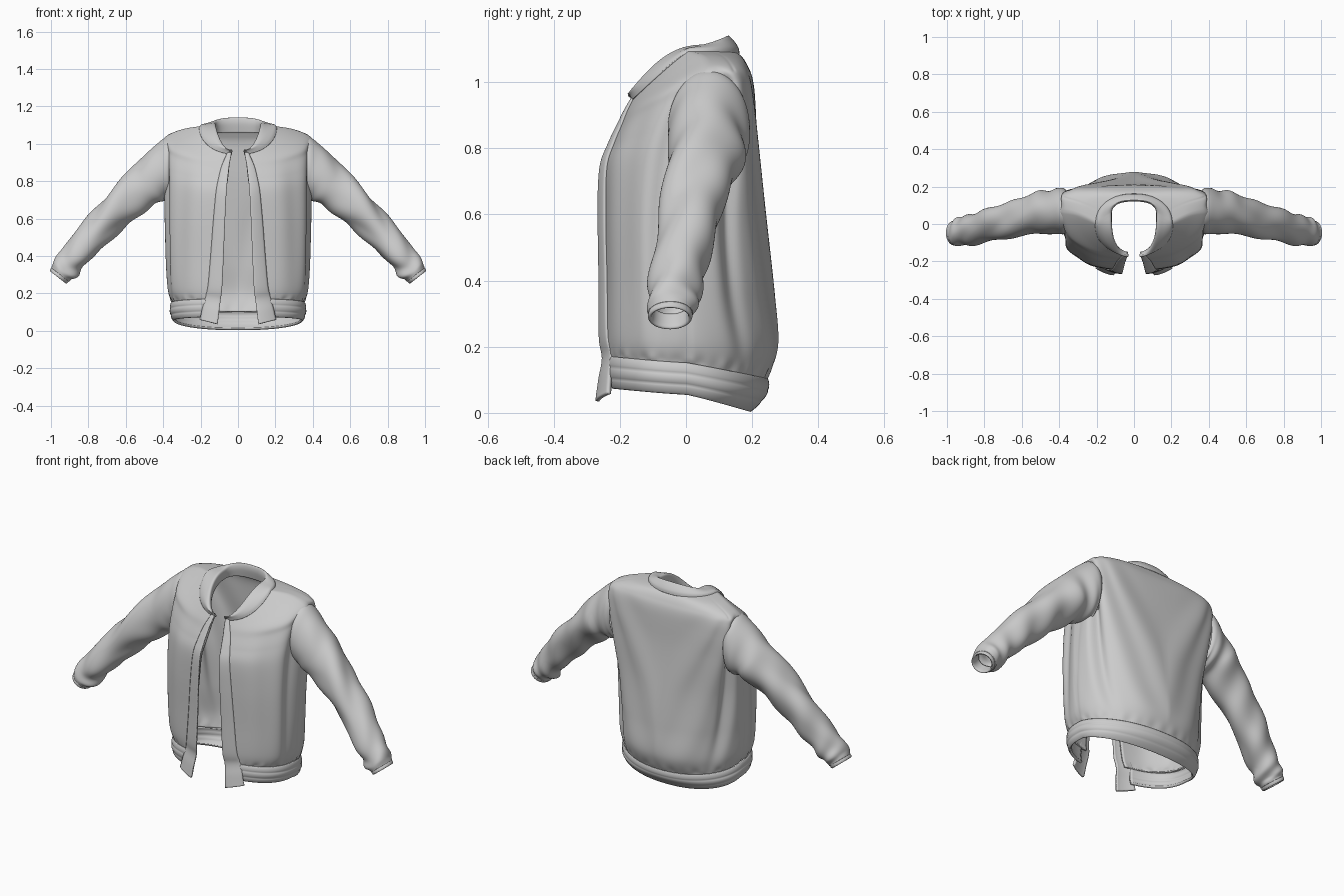
import bpy, math
from math import sin, cos, pi, exp, radians

if "Cube" in bpy.data.objects:
    bpy.data.objects.remove(bpy.data.objects["Cube"])


def spline(rows, t):
    """Catmull-Rom blend through rows of numbers, t in 0..1."""
    f = t * (len(rows) - 1)
    i = min(int(f), len(rows) - 2)
    f -= i
    a, b, c, d = (rows[max(0, min(len(rows) - 1, i + k))] for k in (-1, 0, 1, 2))
    return [q + .5 * f * (r - p + f * (2 * p - 5 * q + 4 * r - s + f * (3 * (q - r) + s - p)))
            for p, q, r, s in zip(a, b, c, d)]


def grid(name, func, nu, nv, thick, closed=False, skip=None, mirror=False):
    """Cloth sheet from func(u, v), given thickness and smooth shading."""
    cols = nu if closed else nu + 1
    verts = [func(i / nu, j / nv) for j in range(nv + 1) for i in range(cols)]
    faces = []
    for j in range(nv):
        for i in range(nu):
            k = (i + 1) % cols
            f = (j * cols + i, j * cols + k, (j + 1) * cols + k, (j + 1) * cols + i)
            if not (skip and all(skip(*verts[n]) for n in f)):
                faces.append(f)
    me = bpy.data.meshes.new(name)
    me.from_pydata(verts, [], faces)
    ob = bpy.data.objects.new(name, me)
    bpy.context.collection.objects.link(ob)
    if mirror:
        ob.modifiers.new("mirror", 'MIRROR').use_clip = False
    so = ob.modifiers.new("thickness", 'SOLIDIFY')
    so.thickness, so.offset = thick, -1
    bpy.context.view_layer.objects.active = ob
    ob.select_set(True)
    bpy.ops.object.shade_smooth_by_angle(angle=radians(50))
    ob.select_set(False)
    return ob


def spow(v, p):
    return math.copysign(abs(v) ** p, v)


def section(row, phi, swell=0):
    """Point on a body ring; phi -90 deg is front centre, 0 the side, 90 the back."""
    W, yc, yf, yb, zf, zs, zb, n, g, nb, pw = row
    c, s = cos(phi), sin(phi)
    if s < 0:
        x, y, z = W * spow(c, 2 / n), yc + (yf - yc) * abs(s) ** (2 / n), zs + (zf - zs) * abs(s) ** pw
    else:
        x, y, z = W * spow(c, 2 / nb), yc + (yb - yc) * s ** (2 / nb), zs + (zb - zs) * s
    return (x * (1 + swell), yc + (y - yc) * (1 + swell), z)


def start(row, x, n):
    return math.asin(min(1, (x / row[0]) ** (n / 2)))


def ring_point(rows, u, t, swell=None):
    row = spline(rows, t)
    p0 = start(row, row[8], row[7])
    phi = -pi / 2 + p0 + (2 * pi - 2 * p0) * u
    return section(row, phi, swell(phi, t) if swell else 0)


# rows: half width, side y, front y, back y, front z, side z, back z,
#       front squareness, half gap, back squareness, front slope power
BODY = [
    (.352, .00, -.240, .245, .165, .150, .100, 2.5, .130, 2.1, 1),
    (.376, .00, -.248, .278, .230, .220, .200, 2.5, .120, 2.0, 1),
    (.386, .00, -.248, .264, .400, .380, .360, 2.5, .100, 2.1, 1),
    (.390, .01, -.250, .240, .590, .590, .590, 2.5, .080, 2.5, 1),
    (.393, .03, -.246, .222, .740, .770, .790, 2.4, .066, 3.5, 1),
    (.397, .05, -.222, .210, .815, .900, .930, 2.3, .054, 4.5, 1),
    (.398, .07, -.198, .200, .870, .990, 1.01, 2.2, .048, 4.5, 1),
    (.385, .07, -.183, .186, .905, 1.04, 1.05, 2.2, .044, 3.8, 1),
    (.295, .05, -.170, .168, .932, 1.078, 1.078, 2.2, .040, 3.0, 1),
    (.190, .00, -.158, .148, .955, 1.095, 1.092, 2.2, .038, 2.4, 1)]


def folds(phi, t):
    """Soft drape folds, back diagonal creases and seam grooves."""
    a = math.asin(max(-1, min(1, sin(phi))))
    low = sin(pi * min(1, t * 1.25)) if t < .8 else 0
    d = 0
    if a > 0:
        d -= .085 * low * exp(-((a - .3 - .9 * (.5 - t)) / .12) ** 2)
        d += .022 * low * sin(11 * (a + 1.3 * t)) * sin(a)
    else:
        d += .016 * low * sin(11 * a + 2 * t) * cos(a)
        d -= .03 * low * exp(-((a + .28) / .1) ** 2)
    d += .006 * exp(-((t - .03) / .03) ** 2) * (sin(31 * a) + sin(17 * a + 1))   # gathers at hem
    if t < .5:
        d -= .010 * exp(-((a - .02) / .03) ** 2)                      # side seam
    if t > .74:
        d -= .010 * exp(-((a - .4) / .05) ** 2)                       # shoulder yoke seam
    return d


def armhole(x, y, z):
    return abs(x) > .33 and ((y - .07) / .10) ** 2 + ((z - .87) / .145) ** 2 < 1


# Main body shell
grid("jacket_body", lambda u, v: ring_point(BODY, u, v, folds), 170, 84, .010, skip=armhole)

# Ribbed hem band
HEM = [
    (.345, .00, -.238, .195, .075, .055, .003, 2.5, .165, 2.2, 1),
    (.358, .00, -.246, .228, .105, .085, .035, 2.5, .165, 2.2, 1),
    (.362, .00, -.248, .248, .140, .118, .070, 2.5, .165, 2.1, 1),
    (.356, .00, -.243, .247, .172, .152, .104, 2.5, .165, 2.1, 1)]
grid("hem_band", lambda u, v: ring_point(HEM, u, v, lambda p, t: .011 * abs(sin(3 * pi * t)) ** .7),
     130, 24, .014)

# Folded collar
COLLAR = [
    (.208, .00, -.166, .162, .943, 1.088, 1.085, 2.3, .036, 2.2, 1),
    (.196, .01, -.172, .158, .957, 1.103, 1.105, 2.3, .034, 2.2, 1.1),
    (.160, .03, -.178, .142, .963, 1.108, 1.128, 2.5, .032, 2.3, 1.4),
    (.126, .05, -.170, .126, .960, 1.112, 1.140, 2.8, .030, 2.6, 1.6),
    (.119, .05, -.156, .120, .948, 1.090, 1.110, 2.8, .032, 2.6, 1.6),
    (.122, .05, -.150, .128, .938, 1.055, 1.060, 2.8, .034, 2.6, 1.5)]
grid("collar", lambda u, v: ring_point(COLLAR, u, v), 90, 30, .008)

# Front plackets along the opening, hanging slightly below the hem
FRONT = [(.352, .00, -.262, .2, .036, .03, .03, 2.5, .108, 2, 1),
         (.352, .00, -.252, .2, .100, .09, .09, 2.5, .104, 2, 1)] + BODY


def placket(u, v):
    row = spline(FRONT, v)
    g = .033 + .077 * max(0, 1 - v) ** 1.25
    w = .022 + .075 * (1 - v)
    x, y, z = section(row, -pi / 2 + start(row, g + w * u, row[7]))
    flare = .014 * (1 - u) * min(1, (1 - v) * 2)
    return (x, y - .004 - flare - .004 * sin(pi * u) ** .5, z + .025 * u * (1 - v) ** 3)


grid("front_placket", placket, 10, 66, .012, mirror=True)

# Sleeves: centre x, y, z, radius across, radius in depth, slope in degrees
SLEEVE = [
    (.362, .068, .875, .165, .117, 0),
    (.430, .068, .830, .140, .122, 20),
    (.520, .050, .757, .110, .110, 39),
    (.650, .025, .645, .098, .096, 46),
    (.780, -.005, .505, .084, .088, 50),
    (.875, -.030, .395, .077, .081, 50),
    (.925, -.042, .333, .073, .077, 52),
    (.951, -.047, .300, .060, .068, 52)]
CUFF = [
    (.930, -.045, .327, .052, .060, 52),
    (.950, -.047, .302, .058, .066, 52),
    (.959, -.048, .291, .058, .067, 52),
    (.963, -.048, .286, .053, .062, 52),
    (.958, -.048, .293, .046, .055, 52),
    (.930, -.046, .327, .044, .053, 52)]


def tube_point(rows, u, v, wrinkle=None):
    x, y, z, rv, ry, slope = spline(rows, v)
    a, s = -2 * pi * u, radians(slope)
    k = 1 + (wrinkle(a, v) if wrinkle else 0)
    up = rv * cos(a) * k
    return (x + up * sin(s), y + ry * sin(a) * k, z + up * cos(s))


def wrinkles(a, v):
    """Diagonal compression creases, strongest at the elbow and above the cuff."""
    fade = min(1, v / .25) * min(1, (1 - v) / .1)
    d = .085 * sin(24 * v + 1.6 * sin(a) + .9 * cos(2 * a)) * (.5 + .5 * sin(a + 5 * v))
    d += .06 * sin(39 * v - 2 * a + .8) * (.5 - .5 * cos(a + 1))
    d += .045 * sin(3 * a + 11 * v)
    seam = .03 * exp(-((v - .05) / .03) ** 2) - .03 * exp(-(v / .02) ** 2)
    return d * fade + seam


grid("sleeve", lambda u, v: tube_point(SLEEVE, u, v, wrinkles), 64, 96, .008, closed=True, mirror=True)
grid("sleeve_cuff", lambda u, v: tube_point(CUFF, u, v), 48, 25, .004, closed=True, mirror=True)
